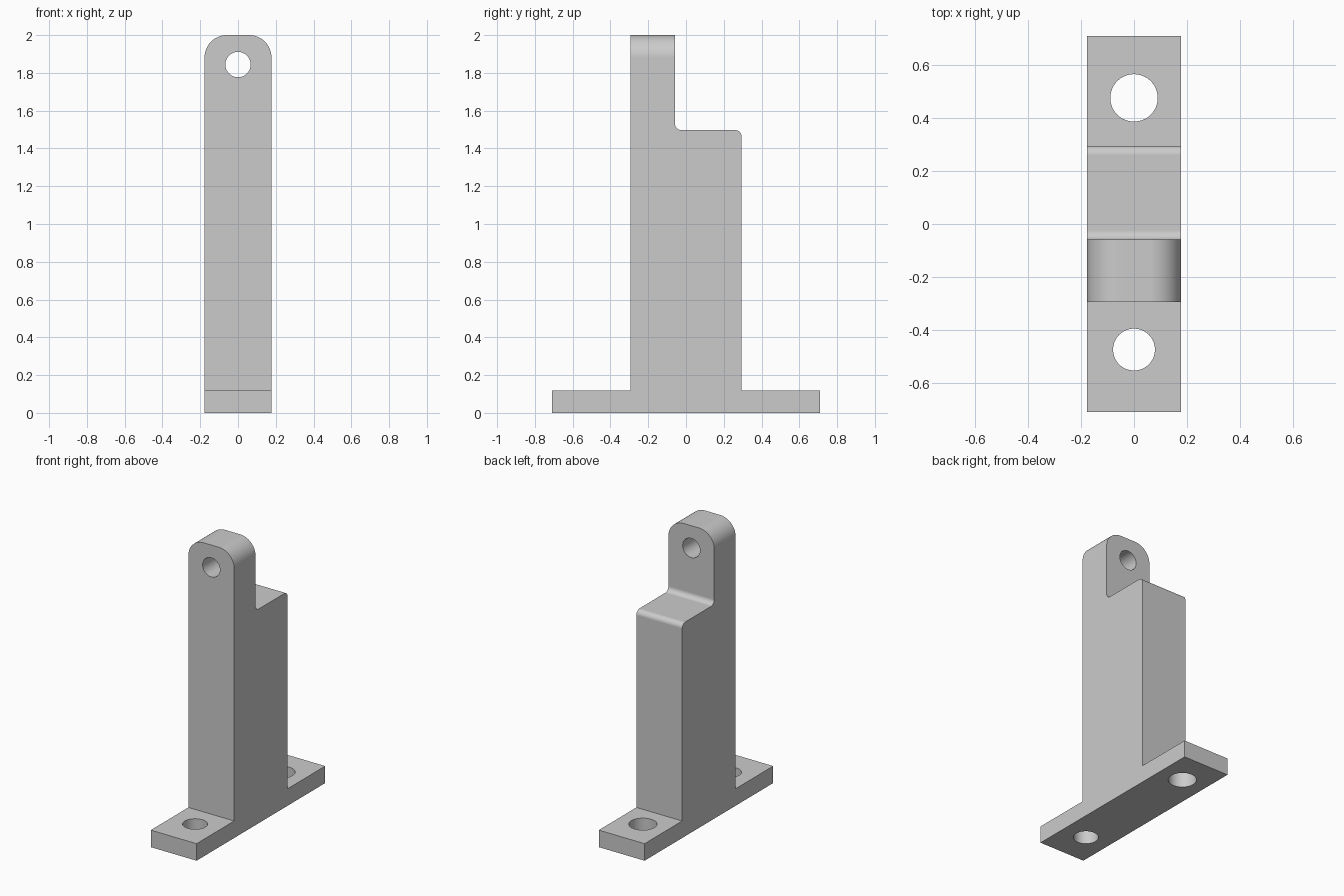
import bpy
import bmesh
import math
from mathutils import Matrix, Vector

default = bpy.data.objects.get("Cube")
if default:
    bpy.data.objects.remove(default, do_unlink=True)

# Main dimensions
HALF_W = 0.177
BASE_Y, BASE_Z = 0.71, 0.119
COL_Y, STEP_Z = 0.295, 1.497
LUG_Y, TOP_Z = -0.059, 2.0

# Plain grey metal
grey = bpy.data.materials.new("grey")
grey.use_nodes = True
colour = (0.6, 0.6, 0.6, 1)
grey.diffuse_color = colour
grey.node_tree.nodes["Principled BSDF"].inputs["Base Color"].default_value = colour


def make_object(name, bm):
    bmesh.ops.recalc_face_normals(bm, faces=bm.faces)
    mesh = bpy.data.meshes.new(name)
    bm.to_mesh(mesh)
    bm.free()
    mesh.materials.append(grey)
    obj = bpy.data.objects.new(name, mesh)
    bpy.context.collection.objects.link(obj)
    return obj


def round_edges(bm, test, radius):
    edges = [e for e in bm.edges if test(e.verts[0].co, e.verts[1].co)]
    bmesh.ops.bevel(bm, geom=edges, offset=radius, offset_type='OFFSET',
                    segments=12, profile=0.5, affect='EDGES')


def near(a, b):
    return abs(a - b) < 1e-4


# Side profile (y, z) swept across the width
profile = [(-BASE_Y, 0), (BASE_Y, 0), (BASE_Y, BASE_Z), (COL_Y, BASE_Z),
           (COL_Y, STEP_Z), (LUG_Y, STEP_Z), (LUG_Y, TOP_Z),
           (-COL_Y, TOP_Z), (-COL_Y, BASE_Z), (-BASE_Y, BASE_Z)]
bm = bmesh.new()
face = bm.faces.new([bm.verts.new((-HALF_W, y, z)) for y, z in profile])
swept = bmesh.ops.extrude_face_region(bm, geom=[face])["geom"]
bmesh.ops.translate(bm, vec=(2 * HALF_W, 0, 0),
                    verts=[v for v in swept if isinstance(v, bmesh.types.BMVert)])
bmesh.ops.recalc_face_normals(bm, faces=bm.faces)

# Fillet at the foot of the lug and rounded rear edge of the step
round_edges(bm, lambda a, b: near(a.z, STEP_Z) and near(b.z, STEP_Z)
            and near(a.y, b.y), 0.035)
# Rounded top corners of the lug
round_edges(bm, lambda a, b: near(a.z, TOP_Z) and near(b.z, TOP_Z)
            and near(a.x, b.x), 0.118)
body = make_object("bracket_body", bm)


# Bolt holes in the foot and pin hole through the lug
def drill(name, centre, radius, axis):
    bm = bmesh.new()
    turn = Vector((0, 0, 1)).rotation_difference(Vector(axis)).to_matrix().to_4x4()
    bmesh.ops.create_cone(bm, cap_ends=True, segments=64, radius1=radius,
                          radius2=radius, depth=0.5,
                          matrix=Matrix.Translation(centre) @ turn)
    cutter = make_object(name, bm)
    cut = body.modifiers.new(name, 'BOOLEAN')
    cut.operation = 'DIFFERENCE'
    cut.solver = 'EXACT'
    cut.object = cutter
    bpy.ops.object.modifier_apply(modifier=cut.name)
    bpy.data.objects.remove(cutter, do_unlink=True)


bpy.ops.object.select_all(action='DESELECT')
bpy.context.view_layer.objects.active = body
body.select_set(True)
drill("front_bolt_hole", (0, -0.474, 0), 0.079, (0, 0, 1))
drill("rear_bolt_hole", (0, 0.476, 0), 0.0895, (0, 0, 1))
drill("pin_hole", (0, -0.18, 1.844), 0.067, (0, 1, 0))

# Smooth fillets and holes, flat main faces
bpy.ops.object.shade_smooth_by_angle(angle=math.radians(30))
weighted = body.modifiers.new("flat_faces", 'WEIGHTED_NORMAL')
weighted.keep_sharp = True
